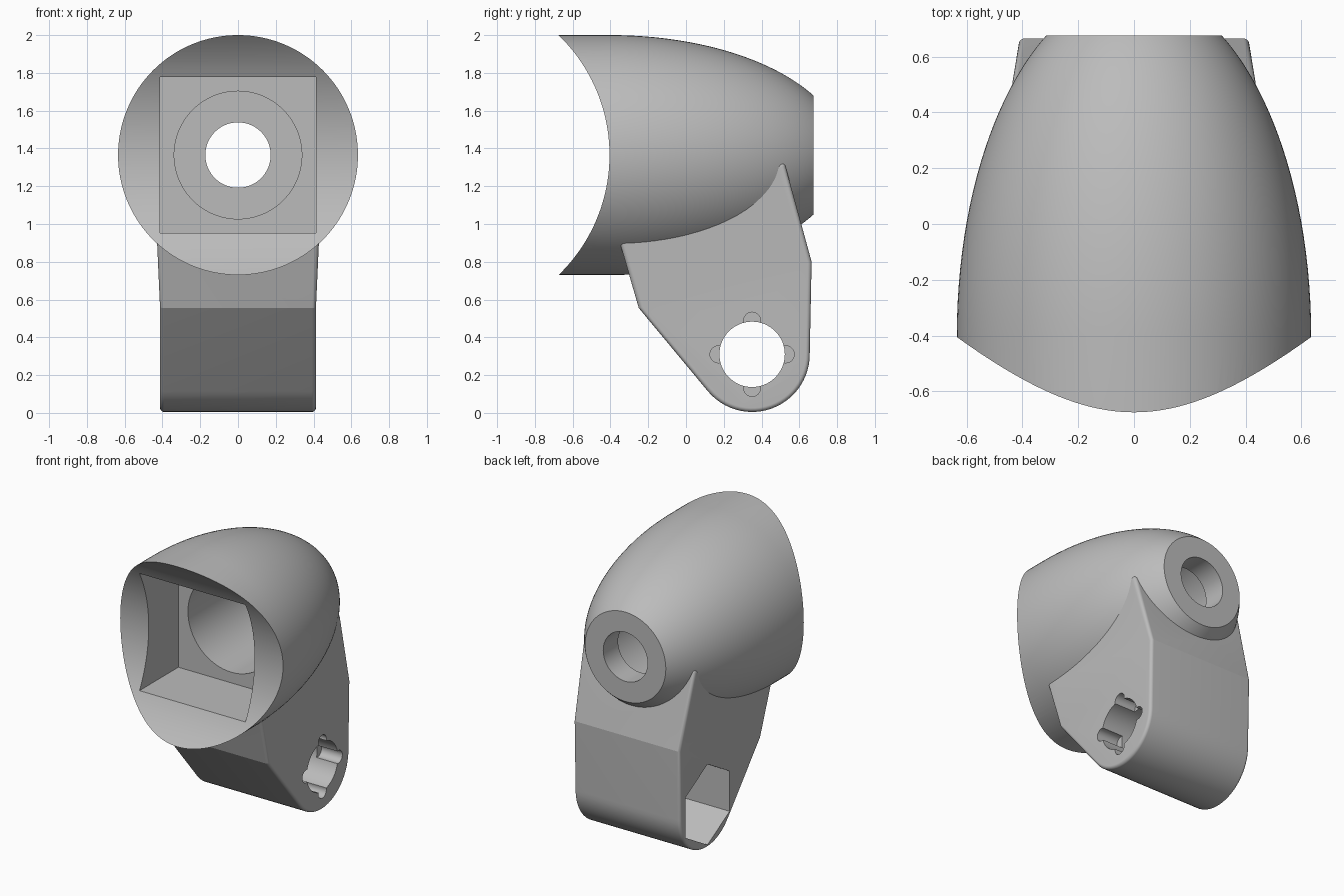
import bpy, bmesh
from math import sin, cos, pi, radians, sqrt, acos, atan2, hypot
from mathutils import Matrix, Vector

if "Cube" in bpy.data.objects:
    bpy.data.objects.remove(bpy.data.objects["Cube"])

AXIS_Z = 1.365                 # height of the housing axis
BOLT = Vector((0, 0.35, 0.31))  # centre of the bolt hole

grey = bpy.data.materials.new("plain_grey")
grey.use_nodes = True
grey.diffuse_color = (0.5, 0.5, 0.5, 1)
grey.node_tree.nodes["Principled BSDF"].inputs["Base Color"].default_value = (0.5, 0.5, 0.5, 1)


def finish(bm, name):
    bmesh.ops.recalc_face_normals(bm, faces=bm.faces)
    mesh = bpy.data.meshes.new(name)
    bm.to_mesh(mesh)
    bm.free()
    obj = bpy.data.objects.new(name, mesh)
    bpy.context.collection.objects.link(obj)
    mesh.materials.append(grey)
    return obj


def rod(name, axis, start, end, radius, centre, sides=64, turn=0.0):
    """Closed prism or cylinder along x or y, from start to end."""
    bm = bmesh.new()
    rings = []
    for t in (start, end):
        ring = []
        for i in range(sides):
            a = turn + 2 * pi * i / sides
            u, v = centre[0] + radius * cos(a), centre[1] + radius * sin(a)
            ring.append(bm.verts.new((t, u, v) if axis == "x" else (u, t, v)))
        rings.append(ring)
        bm.faces.new(ring)
    for i in range(sides):
        j = (i + 1) % sides
        bm.faces.new((rings[0][i], rings[0][j], rings[1][j], rings[1][i]))
    return finish(bm, name)


def box(name, low, high):
    bm = bmesh.new()
    low, high = Vector(low), Vector(high)
    bmesh.ops.create_cube(bm, size=1, matrix=Matrix.Translation((low + high) / 2)
                          @ Matrix.Diagonal((*(high - low), 1)))
    return finish(bm, name)


def apply_modifier(obj, kind, **settings):
    mod = obj.modifiers.new(kind.lower(), kind)
    for key, value in settings.items():
        setattr(mod, key, value)
    bpy.context.view_layer.objects.active = obj
    bpy.ops.object.modifier_apply(modifier=mod.name)


def combine(obj, other, operation):
    other.hide_render = True
    apply_modifier(obj, "BOOLEAN", object=other, operation=operation, solver="EXACT")
    bpy.data.objects.remove(other)


def make_housing():
    """Elliptical dome turned around the y axis, flat at the back."""
    ys = [-0.75, -0.4] + [-0.4 + 1.075 * sin(pi / 2 * i / 28) for i in range(1, 29)]
    bm = bmesh.new()
    rings = []
    sides = 128
    for y in ys:
        r = 0.635 * sqrt(1 - (max(0, y + 0.4) / 1.238) ** 2)
        rings.append([bm.verts.new((r * cos(2 * pi * i / sides), y,
                                    AXIS_Z + r * sin(2 * pi * i / sides)))
                      for i in range(sides)])
    for a, b in zip(rings, rings[1:]):
        for i in range(sides):
            j = (i + 1) % sides
            bm.faces.new((a[i], a[j], b[j], b[i]))
    bm.faces.new(rings[0])
    bm.faces.new(rings[-1])
    return finish(bm, "lamp_housing")


def make_bracket():
    """Side outline with a round foot; the upper part flares slightly."""
    front, back, r = Vector((-0.25, 0.555)), Vector((0.665, 0.8)), 0.305
    dy, dz = front.x - BOLT.y, front.y - BOLT.z
    start = atan2(dz, dy) + acos(r / hypot(dy, dz))   # tangent point on foot
    steps = 26
    foot = []
    for i in range(steps + 1):
        a = start + (2 * pi - start) * i / steps
        foot.append((BOLT.y + r * cos(a), BOLT.z + r * sin(a)))
    outline = [tuple(front)] + foot + [tuple(back), (0.52, 1.33), (-0.379, 1.0)]
    widths = [0.413] * (len(outline) - 2) + [0.437, 0.433]
    n = len(outline)
    bm = bmesh.new()
    sides = []
    for s in (-1, 1):
        vs = [bm.verts.new((s * w, y, z)) for (y, z), w in zip(outline, widths)]
        bm.faces.new(vs[:n - 2])
        bm.faces.new((vs[0], vs[n - 3], vs[n - 2], vs[n - 1]))
        sides.append(vs)
    for i in range(n):
        j = (i + 1) % n
        bm.faces.new((sides[0][i], sides[0][j], sides[1][j], sides[1][i]))
    obj = finish(bm, "mount_bracket")
    apply_modifier(obj, "BEVEL", width=0.022, segments=8, limit_method="ANGLE",
                   angle_limit=radians(40))
    return obj


housing = make_housing()
combine(housing, make_bracket(), "UNION")

axis = (0, AXIS_Z)
bolt = (BOLT.y, BOLT.z)
cutters = [
    # concave front, square pocket, round bore and rear opening
    rod("front_cut", "x", -1, 1, 0.882, (-1.287, AXIS_Z), 256),
    box("square_pocket", (-0.413, -1, AXIS_Z - 0.413), (0.413, -0.075, AXIS_Z + 0.413)),
    rod("round_bore", "y", -0.3, 0.51, 0.338, axis, 96),
    rod("rear_hole", "y", 0.3, 0.9, 0.173, axis),
    # bolt hole with the hexagonal nut pocket on the right
    rod("bolt_hole", "x", -0.7, 0.7, 0.173, bolt),
    rod("nut_pocket", "x", -0.7, 0.03, 0.284, bolt, 6, pi / 2),
]
# small lobes around the left end of the bolt hole
for k in range(4):
    a = k * pi / 2
    cutters.append(rod("lobe", "x", 0.25, 0.7, 0.045,
                       (bolt[0] + 0.178 * cos(a), bolt[1] + 0.178 * sin(a)), 32, 0.05))
for cutter in cutters:
    combine(housing, cutter, "DIFFERENCE")

housing.name = "lamp_housing_with_bracket"
bpy.ops.object.select_all(action="DESELECT")
housing.select_set(True)
bpy.context.view_layer.objects.active = housing
bpy.ops.object.shade_smooth_by_angle(angle=radians(13))
